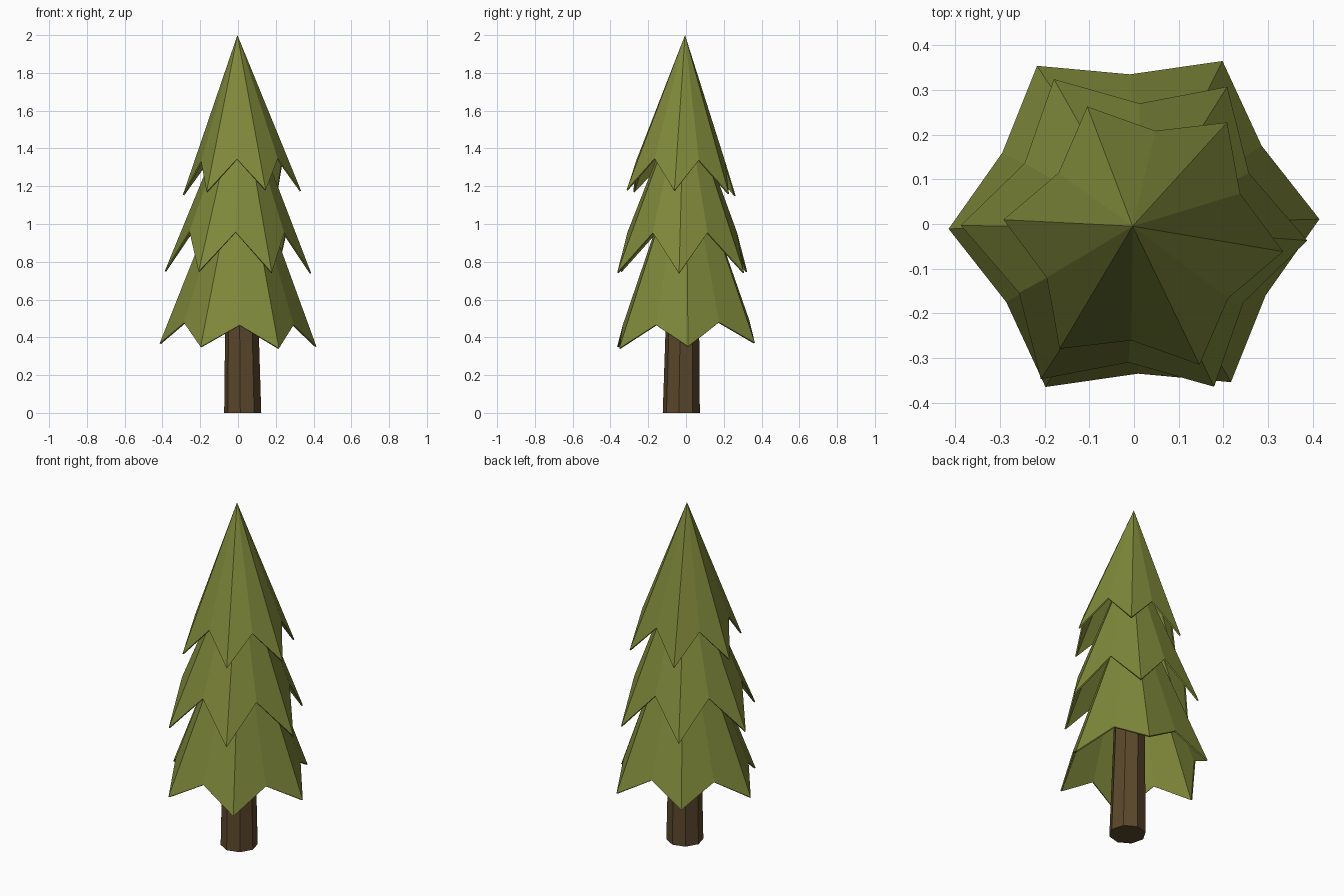
import bpy, bmesh, math

if "Cube" in bpy.data.objects:
    bpy.data.objects.remove(bpy.data.objects["Cube"])


def material(name, rgb):
    m = bpy.data.materials.new(name)
    m.diffuse_color = (*rgb, 1)
    m.use_nodes = True
    m.node_tree.nodes["Principled BSDF"].inputs["Base Color"].default_value = m.diffuse_color
    return m


GREEN = material("needle green", (0.21, 0.245, 0.042))
BROWN = material("bark brown", (0.105, 0.064, 0.025))


def make_object(name, bm, mat):
    bmesh.ops.recalc_face_normals(bm, faces=bm.faces)
    me = bpy.data.meshes.new(name)
    bm.to_mesh(me)
    bm.free()
    me.materials.append(mat)
    ob = bpy.data.objects.new(name, me)
    bpy.context.collection.objects.link(ob)
    return ob


def tier(name, apex, centre, tip, notch, turn, tilt):
    """Open six-pointed skirt; tip and notch are (radius, z)."""
    bm = bmesh.new()
    top = bm.verts.new(apex)
    rim = []
    for i in range(12):
        r, z = notch if i % 2 else tip
        a = math.radians(turn + 30 * i)
        dx, dy = r * math.cos(a), r * math.sin(a)
        rim.append(bm.verts.new((centre[0] + dx, centre[1] + dy,
                                 z + tilt[0] * dx + tilt[1] * dy)))
    for i in range(12):
        bm.faces.new((top, rim[i], rim[(i + 1) % 12]))
    # open shell: make sure normals point outwards
    ob = make_object(name, bm, GREEN)
    if ob.data.polygons[0].normal.z < 0:
        ob.data.flip_normals()
    mod = ob.modifiers.new("thickness", 'SOLIDIFY')
    mod.thickness = 0.008
    mod.offset = -1
    return ob


# Foliage skirts
tier("top_foliage", (-0.003, -0.005, 2.0), (0.021, -0.026),
     (0.315, 1.165), (0.236, 1.335), -6.5, (0.03, -0.04))
tier("middle_foliage", (0.01, -0.01, 1.72), (0.0, -0.02),
     (0.388, 0.745), (0.29, 0.957), -2.5, (-0.015, 0.0))
tier("bottom_foliage", (0.015, 0.0, 1.45), (0.0, 0.0),
     (0.415, 0.36), (0.335, 0.478), 1.5, (-0.02, 0.04))

# Trunk: slightly leaning, tapered octagon
bm = bmesh.new()
rings = []
for x, y, z, r in ((0.025, -0.025, 0.0, 0.099), (0.015, -0.012, 1.0, 0.078)):
    rings.append([bm.verts.new((x + r * math.cos(math.radians(45 * i - 7.5)),
                                y + r * math.sin(math.radians(45 * i - 7.5)), z))
                  for i in range(8)])
for i in range(8):
    j = (i + 1) % 8
    bm.faces.new((rings[0][i], rings[0][j], rings[1][j], rings[1][i]))
bm.faces.new(rings[0][::-1])
bm.faces.new(rings[1])
make_object("trunk", bm, BROWN)
